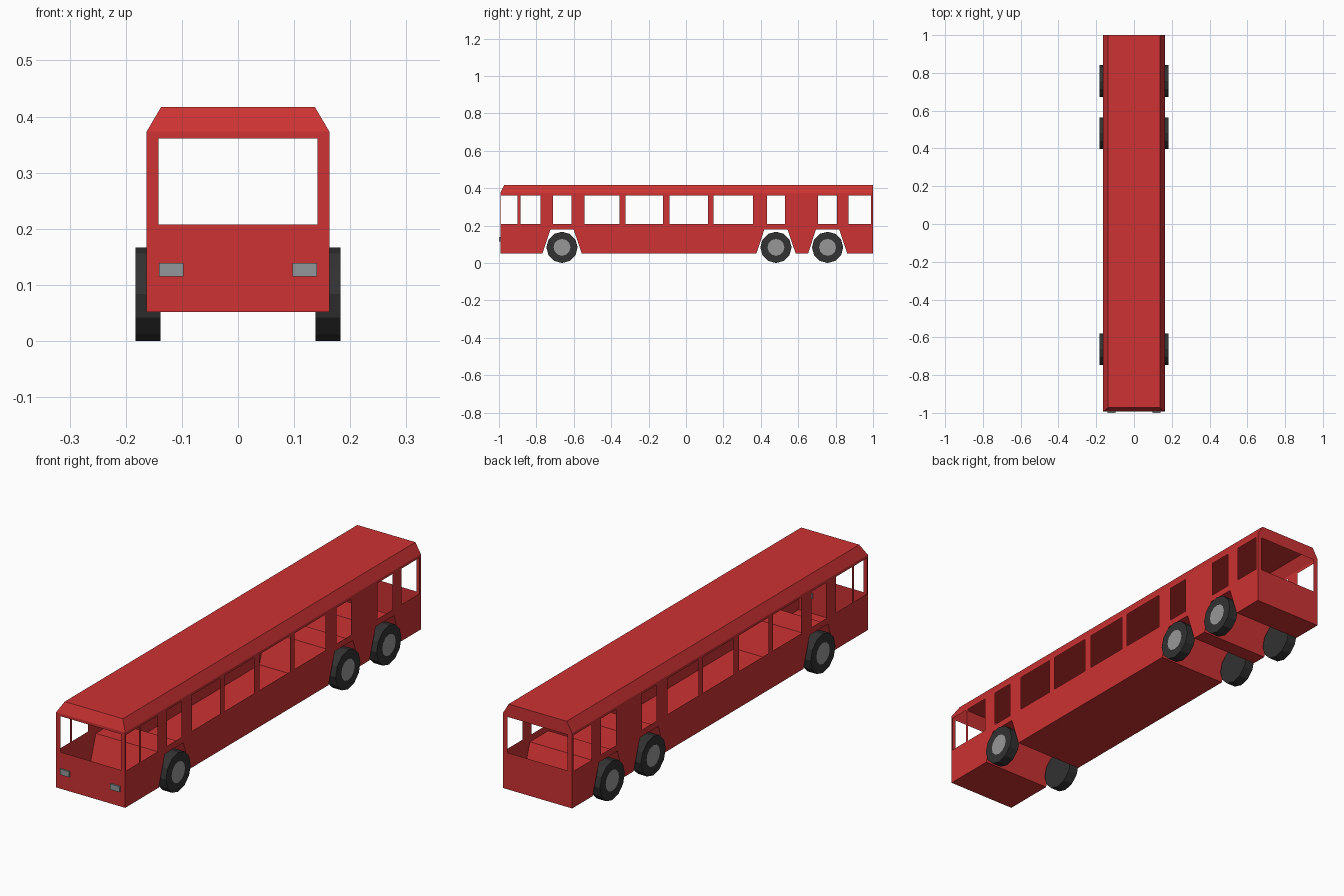
import bpy, bmesh, math
from mathutils import Matrix, Vector

if "Cube" in bpy.data.objects:
    bpy.data.objects.remove(bpy.data.objects["Cube"], do_unlink=True)


def material(name, r, g, b):
    m = bpy.data.materials.new(name)
    m.use_nodes = True
    m.diffuse_color = (r, g, b, 1)
    m.node_tree.nodes["Principled BSDF"].inputs["Base Color"].default_value = (r, g, b, 1)
    return m


RED = material("bus red", 0.61, 0.032, 0.033)
RUBBER = material("tyre black", 0.032, 0.032, 0.032)
METAL = material("hub grey", 0.31, 0.31, 0.31)
LAMP = material("headlight grey", 0.29, 0.31, 0.32)


def make_object(name, bm, *mats):
    mesh = bpy.data.meshes.new(name)
    bm.to_mesh(mesh)
    bm.free()
    for m in mats:
        mesh.materials.append(m)
    obj = bpy.data.objects.new(name, mesh)
    bpy.context.collection.objects.link(obj)
    return obj


def panel(bm, loops, place, normal):
    """Fill a flat outline, leaving the following loops as holes."""
    edges = []
    for loop in loops:
        vs = [bm.verts.new(place(*p)) for p in loop]
        edges += [bm.edges.new((a, b)) for a, b in zip(vs, vs[1:] + vs[:1])]
    bmesh.ops.triangle_fill(bm, edges=edges, use_beauty=True, normal=normal)


def rect(u0, u1, v0, v1):
    return [(u0, v0), (u1, v0), (u1, v1), (u0, v1)]


# Main dimensions
W, ROOF_W = 0.163, 0.137
FRONT, BACK, ROOF_FRONT = -0.993, 1.0, -0.972
BOTTOM, EAVE, TOP = 0.052, 0.373, 0.417
SILL, HEAD, ARCH_TOP = 0.208, 0.361, 0.18
WHEELS = [-0.663, 0.481, 0.757]
WINDOWS = [(-0.988, -0.9), (-0.885, -0.777), (-0.71, -0.612), (-0.542, -0.355),
           (-0.323, -0.124), (-0.087, 0.117), (0.148, 0.358), (0.432, 0.53),
           (0.706, 0.807), (0.87, 0.99)]

# Underside line, stepping over each wheel arch
under = [(FRONT, BOTTOM)]
for y in WHEELS:
    under += [(y - 0.104, BOTTOM), (y - 0.062, ARCH_TOP),
              (y + 0.062, ARCH_TOP), (y + 0.105, BOTTOM)]
under.append((BACK, BOTTOM))

# Body shell: side walls with windows
bm = bmesh.new()
side_loops = [under + [(BACK, EAVE), (FRONT, EAVE)]]
side_loops += [rect(a, b, SILL, HEAD) for a, b in WINDOWS]
for s in (-1, 1):
    panel(bm, side_loops, lambda y, z: (s * W, y, z), Vector((s, 0, 0)))

# Front and back walls
screen = rect(-0.142, 0.142, SILL, HEAD)
panel(bm, [rect(-W, W, BOTTOM, EAVE), screen],
      lambda x, z: (x, FRONT, z), Vector((0, -1, 0)))
back = [(-W, BOTTOM), (W, BOTTOM), (W, EAVE), (ROOF_W, TOP), (-ROOF_W, TOP), (-W, EAVE)]
panel(bm, [back, screen], lambda x, z: (x, BACK, z), Vector((0, 1, 0)))


def face(*points):
    bm.faces.new([bm.verts.new(p) for p in points])


# Floor with full-width wheel housings
for (y0, z0), (y1, z1) in zip(under, under[1:]):
    face((-W, y0, z0), (-W, y1, z1), (W, y1, z1), (W, y0, z0))

# Roof with sloped sides and front
face((-ROOF_W, ROOF_FRONT, TOP), (ROOF_W, ROOF_FRONT, TOP),
     (ROOF_W, BACK, TOP), (-ROOF_W, BACK, TOP))
face((-W, FRONT, EAVE), (W, FRONT, EAVE), (ROOF_W, ROOF_FRONT, TOP), (-ROOF_W, ROOF_FRONT, TOP))
for s in (-1, 1):
    face((s * W, FRONT, EAVE), (s * W, BACK, EAVE),
         (s * ROOF_W, BACK, TOP), (s * ROOF_W, ROOF_FRONT, TOP))

bmesh.ops.remove_doubles(bm, verts=bm.verts, dist=0.0001)
bmesh.ops.recalc_face_normals(bm, faces=bm.faces)
make_object("body_shell", bm, RED)


# Wheels: twelve-sided tyres with a hub inset in the outer face
def wheel(name, side, y):
    bm = bmesh.new()
    r = 0.0835
    bmesh.ops.create_cone(bm, cap_ends=True, segments=12, radius1=r, radius2=r, depth=0.044,
                          matrix=Matrix.Rotation(math.pi / 2, 4, "Y"))
    bm.normal_update()
    hub = [f for f in bm.faces if f.normal.x * side > 0.9]
    bmesh.ops.inset_region(bm, faces=hub, thickness=0.037, use_even_offset=True)
    for f in hub:
        f.material_index = 1
    make_object(name, bm, RUBBER, METAL).location = (side * 0.1605, y, r)


for side, label in ((1, "left"), (-1, "right")):
    for y, place in zip(WHEELS, ("front", "middle", "rear")):
        wheel(f"{place}_{label}_wheel", side, y)

    # Headlight block
    bm = bmesh.new()
    bmesh.ops.create_cube(bm, size=1, matrix=Matrix.Diagonal((0.044, 0.008, 0.024, 1)))
    make_object(f"{label}_headlight", bm, LAMP).location = (side * 0.119, -0.996, 0.127)
